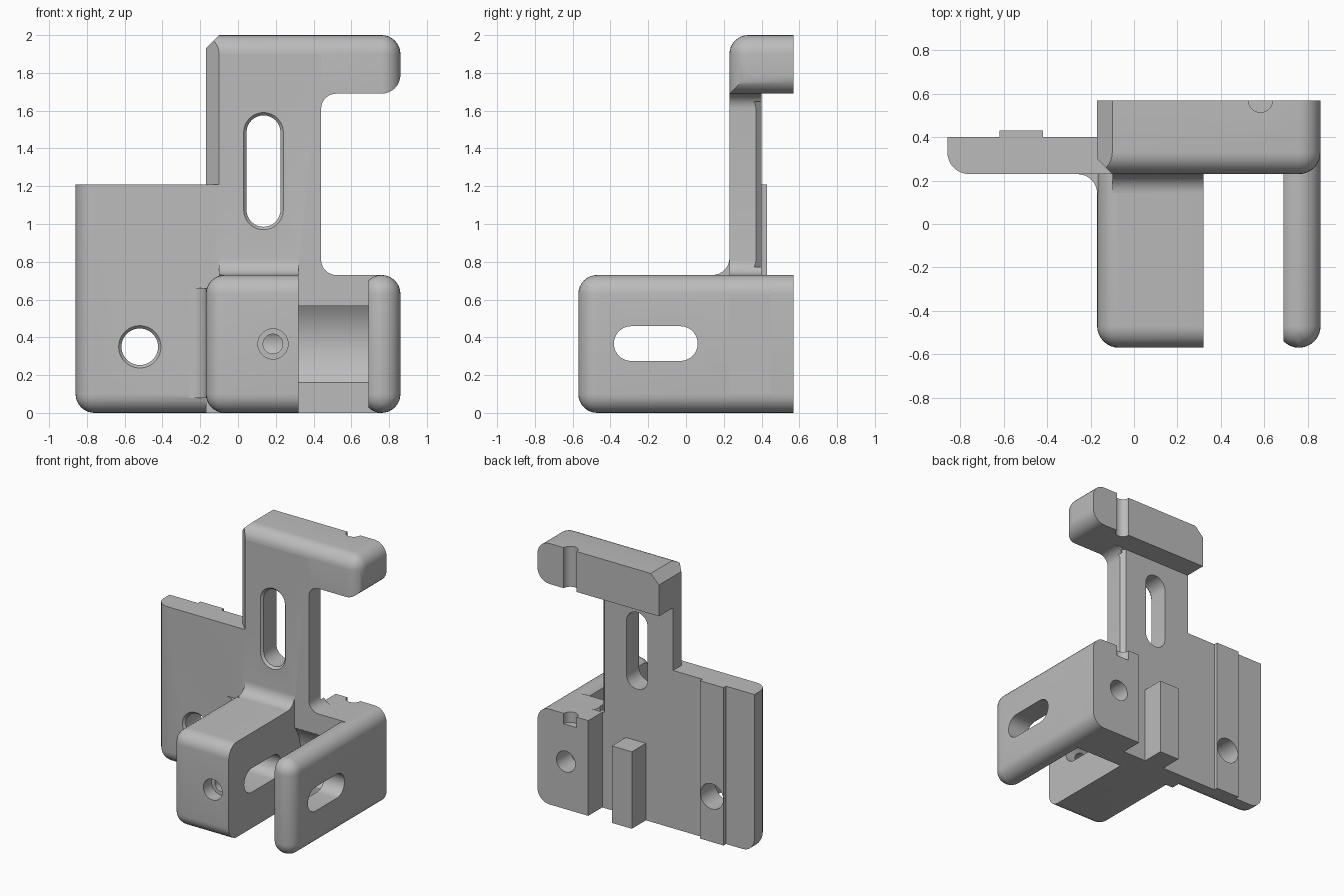
import bpy, bmesh, math
from mathutils import Matrix, Vector

if "Cube" in bpy.data.objects:
    bpy.data.objects.remove(bpy.data.objects["Cube"], do_unlink=True)

grey = bpy.data.materials.new("plain grey")
grey.use_nodes = True
grey.diffuse_color = (0.5, 0.5, 0.5, 1)
grey.node_tree.nodes["Principled BSDF"].inputs["Base Color"].default_value = (0.5, 0.5, 0.5, 1)

ROUND = 0.1      # outer edge radius
FRONT = 0.23     # front face of the main plate
BACK = 0.40      # rear face of the main plate
REAR = 0.57      # rear of the hook and end block
LOW = 0.73       # height of the clevis


def finish(name, bm):
    bmesh.ops.recalc_face_normals(bm, faces=bm.faces)
    mesh = bpy.data.meshes.new(name)
    bm.to_mesh(mesh)
    bm.free()
    mesh.materials.append(grey)
    obj = bpy.data.objects.new(name, mesh)
    bpy.context.collection.objects.link(obj)
    return obj


def box(name, x, y, z, rounded=()):
    """Box from ranges; rounded lists edges as pairs of faces such as '-x-y'."""
    bm = bmesh.new()
    bmesh.ops.create_cube(bm, size=2)
    picked = []
    for e in bm.edges:
        mid = (e.verts[0].co + e.verts[1].co) / 2
        tag = "".join(("+" if c > 0 else "-") + a for a, c in zip("xyz", mid) if abs(c) > 0.5)
        if tag in rounded:
            picked.append(e)
    lo, hi = Vector((x[0], y[0], z[0])), Vector((x[1], y[1], z[1]))
    bm.transform(Matrix.Translation((lo + hi) / 2) @ Matrix.Diagonal(((hi - lo) / 2).to_4d()))
    if picked:
        bmesh.ops.bevel(bm, geom=picked, offset=ROUND, offset_type='OFFSET',
                        segments=8, profile=0.5, affect='EDGES')
    return finish(name, bm)


def loft(name, axis, *rings):
    """Solid through (outline, depth) rings along an axis."""
    place = {"x": lambda u, v, d: (d, u, v),
             "y": lambda u, v, d: (u, d, v),
             "z": lambda u, v, d: (u, v, d)}[axis]
    bm = bmesh.new()
    loops = [[bm.verts.new(place(u, v, d)) for u, v in pts] for pts, d in rings]
    bm.faces.new(loops[0])
    bm.faces.new(loops[-1])
    for a, b in zip(loops, loops[1:]):
        for i in range(len(a)):
            j = (i + 1) % len(a)
            bm.faces.new((a[i], a[j], b[j], b[i]))
    return finish(name, bm)


def arc(u, v, r, start, end, n=16):
    angles = [math.radians(start + (end - start) * i / n) for i in range(n + 1)]
    return [(u + r * math.cos(a), v + r * math.sin(a)) for a in angles]


def circle(u, v, r):
    return arc(u, v, r, 0, 350, 35)


def fillet(u, v, su, sv, r):
    """Concave corner outline; su, sv point into the open side, with slight overlap."""
    pts = [(u + su * (r - r * math.sin(t)), v + sv * (r - r * math.cos(t)))
           for t in [math.pi / 2 * i / 8 for i in range(9)]]
    o = 0.02
    return [(u - su * o, v - sv * o), (u + su * r, v - sv * o)] + pts + [(u - su * o, v + sv * r)]


def apply(target, other, operation):
    mod = target.modifiers.new("bool", 'BOOLEAN')
    mod.operation, mod.solver, mod.object = operation, 'EXACT', other
    bpy.context.view_layer.objects.active = target
    with bpy.context.temp_override(object=target, active_object=target):
        bpy.ops.object.modifier_apply(modifier=mod.name)
    bpy.data.objects.remove(other, do_unlink=True)


# Outer clevis arm, trimmed flat on its inner side
outer_arm = box("outer_arm", (0.66, 0.86), (-0.57, 0.45), (0, LOW),
                ("-x-y", "+x-y", "-x-z", "-x+z", "+x-z", "+x+z", "-y-z", "-y+z"))
apply(outer_arm, box("trim", (0.5, 0.69), (-1, 1), (-1, 1)), 'DIFFERENCE')

# Main body, part by part
bracket = box("bracket", (-0.17, 0.44), (FRONT, BACK), (0, 1.9))
parts = [
    box("side_plate", (-0.86, 0), (FRONT, BACK), (0, 1.21), ("-x-y", "-x-z", "-y-z")),
    box("plate_strip", (-0.62, -0.42), (0.35, 0.43), (0, 1.21)),
    box("hook", (-0.17, 0.86), (FRONT, REAR), (1.69, 2), ("-y+z", "+x-y", "+x+z", "+x-z")),
    box("end_block", (0.43, 0.86), (FRONT, REAR), (0, LOW), ("+x+z", "+x-z")),
    box("inner_arm", (-0.17, 0.32), (-0.57, 0.3), (0, LOW),
        ("-x-y", "-x-z", "-x+z", "-y-z", "-y+z")),
    outer_arm,
    box("rear_rib", (0.06, 0.23), (0.35, REAR), (0, 0.59)),
    loft("hook_fillet", "y", (fillet(0.44, 1.69, 1, -1, 0.08), FRONT),
         (fillet(0.44, 1.69, 1, -1, 0.08), BACK)),
    loft("block_fillet", "y", (fillet(0.44, LOW, 1, 1, 0.08), FRONT),
         (fillet(0.44, LOW, 1, 1, 0.08), BACK)),
    loft("arm_top_fillet", "x", (fillet(FRONT, LOW, -1, 1, 0.09), -0.1),
         (fillet(FRONT, LOW, -1, 1, 0.09), 0.32)),
    loft("arm_side_fillet", "z", (fillet(-0.17, FRONT, -1, -1, 0.09), 0.08),
         (fillet(-0.17, FRONT, -1, -1, 0.09), 0.66)),
]
for p in parts:
    apply(bracket, p, 'UNION')


def slot_upright(r):
    return arc(0.135, 1.485, r, 0, 180) + arc(0.135, 1.075, r, 180, 360)


clevis_slot = arc(-0.03, 0.367, 0.092, -90, 90) + arc(-0.29, 0.367, 0.092, 90, 270)
left_corner = [(-0.25, 0.15), (-0.02, 0.15), (-0.17, 0.30), (-0.25, 0.38)]
top_corner = [(-0.25, 1.85), (-0.02, 2.08), (-0.25, 2.08)]
back_corner = [(0.40, 0.41), (0.45, 0.36), (0.45, 0.41)]

# Slots, bores, grooves and chamfers
cuts = [
    loft("column_slot", "y", (slot_upright(0.107), FRONT - 0.002),
         (slot_upright(0.09), FRONT + 0.017), (slot_upright(0.09), 0.5)),
    loft("plate_hole", "y", (circle(-0.52, 0.35, 0.114), FRONT - 0.002),
         (circle(-0.52, 0.35, 0.097), FRONT + 0.017), (circle(-0.52, 0.35, 0.097), 0.5)),
    loft("clevis_slot", "x", (clevis_slot, -0.3), (clevis_slot, 1)),
    loft("swing_clearance", "x", (circle(-0.03, 0.367, 0.332), 0.32),
         (circle(-0.03, 0.367, 0.332), 0.69)),
    loft("front_bore", "y", (circle(0.185, 0.365, 0.08), -0.6),
         (circle(0.185, 0.365, 0.08), -0.47)),
    loft("front_pilot", "y", (circle(0.185, 0.365, 0.052), -0.5),
         (circle(0.185, 0.365, 0.052), -0.3)),
    loft("rear_bore", "y", (circle(0.62, 0.365, 0.08), 0.4),
         (circle(0.62, 0.365, 0.08), 0.6)),
    loft("pin_groove", "z", (circle(0.583, REAR, 0.055), 0.65),
         (circle(0.583, REAR, 0.055), 2.1)),
    loft("side_chamfer", "z", (left_corner, 1.21), (left_corner, 2.1)),
    loft("top_chamfer", "y", (top_corner, 0.1), (top_corner, 0.7)),
    loft("back_chamfer", "z", (back_corner, LOW), (back_corner, 1.69)),
]
for c in cuts:
    apply(bracket, c, 'DIFFERENCE')

# Smooth the rounds and keep the machined edges crisp
bpy.ops.object.select_all(action='DESELECT')
bracket.select_set(True)
bpy.context.view_layer.objects.active = bracket
bpy.ops.object.shade_smooth_by_angle(angle=math.radians(25))
